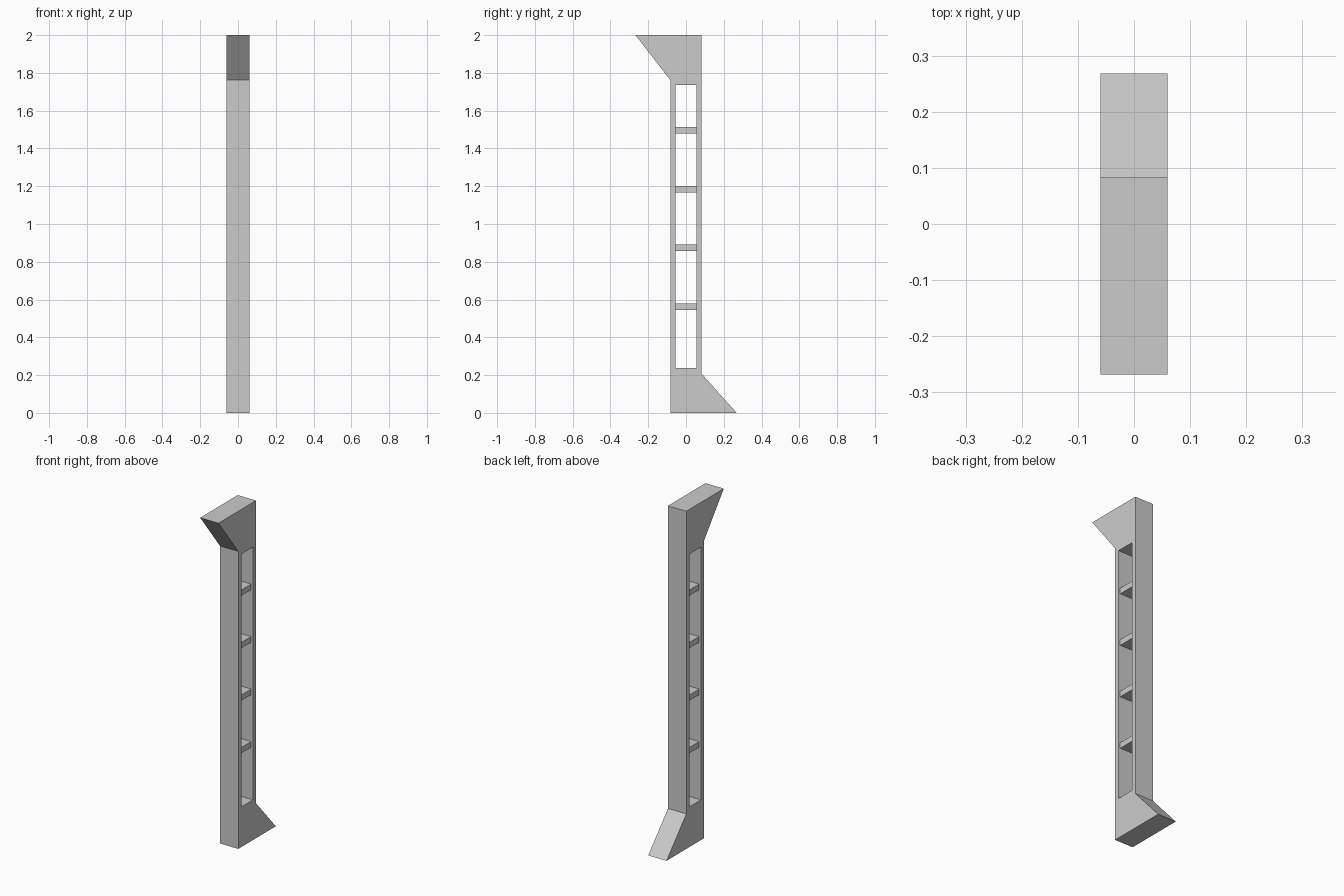
import bpy
import bmesh

default = bpy.data.objects.get("Cube")
if default:
    bpy.data.objects.remove(default, do_unlink=True)

# Material
grey = bpy.data.materials.new("plain grey")
grey.use_nodes = True
grey.diffuse_color = (0.6, 0.6, 0.6, 1)
grey.node_tree.nodes["Principled BSDF"].inputs["Base Color"].default_value = (0.6, 0.6, 0.6, 1)

HALF_WIDTH = 0.06
OUT, IN = 0.083, 0.055          # outer and inner faces of the posts
REACH = 0.268                   # tip of the flared ends
LOW, HIGH = 0.238, 1.735        # ends of the opening


def extruded(name, outlines, half):
    """Extrude touching (y, z) outlines along x as one solid."""
    bm = bmesh.new()
    for outline in outlines:
        bm.faces.new([bm.verts.new((-half, y, z)) for y, z in outline])
    bmesh.ops.remove_doubles(bm, verts=bm.verts[:], dist=0.0001)
    result = bmesh.ops.extrude_face_region(bm, geom=bm.faces[:], use_keep_orig=True)
    moved = [v for v in result["geom"] if isinstance(v, bmesh.types.BMVert)]
    bmesh.ops.translate(bm, verts=moved, vec=(2 * half, 0, 0))
    bmesh.ops.recalc_face_normals(bm, faces=bm.faces[:])
    mesh = bpy.data.meshes.new(name)
    bm.to_mesh(mesh)
    bm.free()
    mesh.materials.append(grey)
    obj = bpy.data.objects.new(name, mesh)
    bpy.context.collection.objects.link(obj)
    return obj


def rectangle(y0, y1, z0, z1):
    return [(y0, z0), (y1, z0), (y1, z1), (y0, z1)]


# Frame: flared head, flared foot and two posts around the opening
head = [(-OUT, HIGH), (-IN, HIGH), (IN, HIGH), (OUT, HIGH),
        (OUT, 2), (-REACH, 2), (-OUT, 1.762)]
foot = [(-OUT, 0), (REACH, 0), (OUT, 0.207), (OUT, LOW),
        (IN, LOW), (-IN, LOW), (-OUT, LOW)]
front_post = rectangle(-OUT, -IN, LOW, HIGH)
back_post = rectangle(IN, OUT, LOW, HIGH)
extruded("frame", [head, foot, front_post, back_post], HALF_WIDTH)

# Rungs, set in slightly from the sides
for i in range(4):
    z = 0.563 + 0.311 * i
    extruded(f"rung_{i + 1}", [rectangle(-IN, IN, z - 0.017, z + 0.017)], 0.048)
